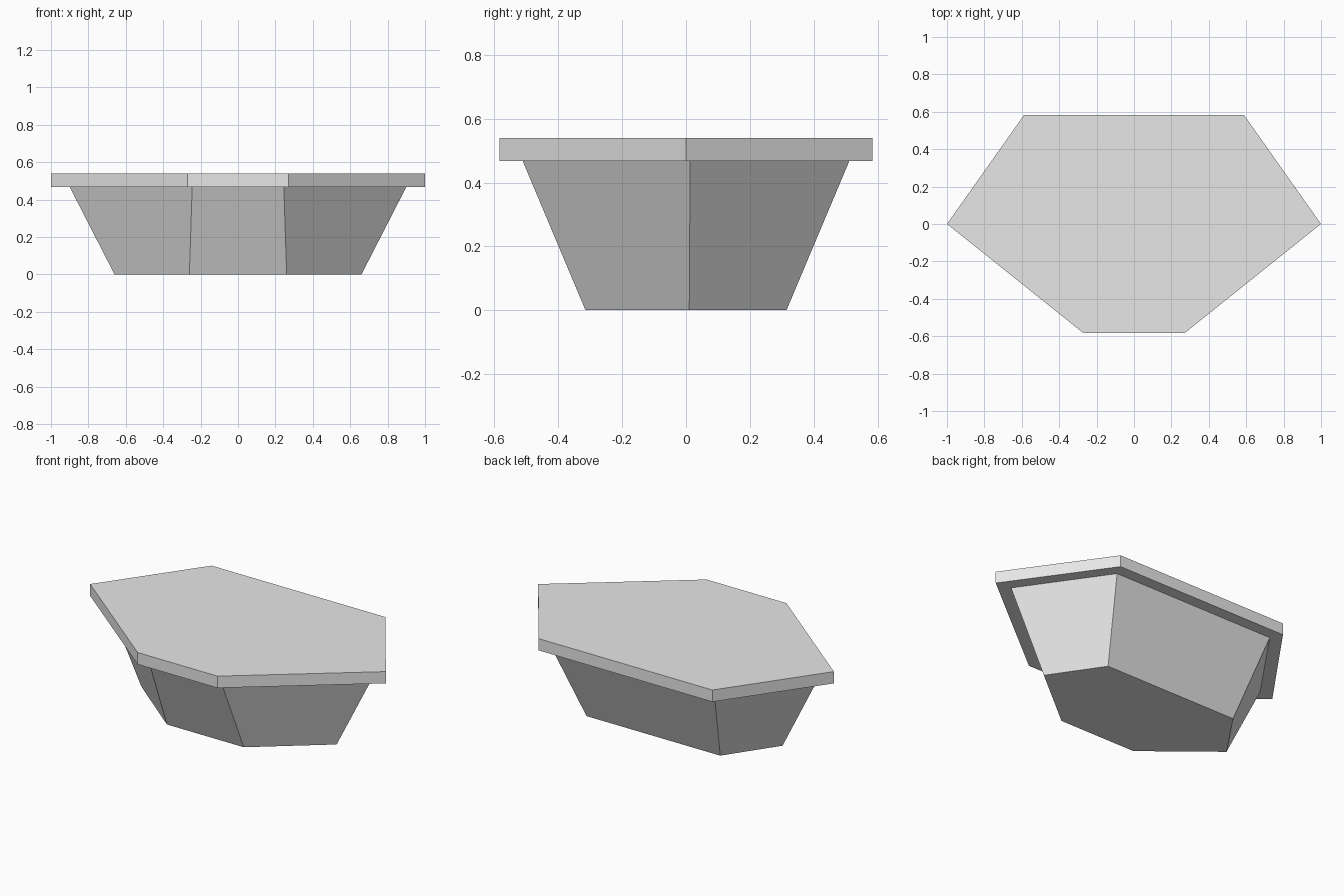
import bpy
import bmesh

cube = bpy.data.objects.get("Cube")
if cube:
    bpy.data.objects.remove(cube, do_unlink=True)

grey = bpy.data.materials.new("light_grey")
grey.use_nodes = True
colour = (0.8, 0.8, 0.8, 1)
grey.diffuse_color = colour
grey.node_tree.nodes["Principled BSDF"].inputs["Base Color"].default_value = colour


def hexagon(front, side, back):
    """Outline mirrored across x, from its three left-hand corners."""
    left = [front, side, back]
    return left + [(-x, y) for x, y in reversed(left)]


def loft(name, lower, z0, upper, z1):
    """Closed solid joining two outlines at different heights."""
    bm = bmesh.new()
    a = [bm.verts.new((x, y, z0)) for x, y in lower]
    b = [bm.verts.new((x, y, z1)) for x, y in upper]
    bm.faces.new(a[::-1])
    bm.faces.new(b)
    n = len(a)
    for i in range(n):
        j = (i + 1) % n
        bm.faces.new((a[i], a[j], b[j], b[i]))
    bmesh.ops.recalc_face_normals(bm, faces=bm.faces)
    mesh = bpy.data.meshes.new(name)
    bm.to_mesh(mesh)
    bm.free()
    mesh.materials.append(grey)
    obj = bpy.data.objects.new(name, mesh)
    bpy.context.collection.objects.link(obj)
    return obj


# Tapered body, narrowing to the ground
foot = hexagon((0.26, -0.315), (0.66, 0.01), (0.452, 0.315))
shoulder = hexagon((0.245, -0.512), (0.9, 0.013), (0.552, 0.512))
loft("tapered_base", foot, 0, shoulder, 0.468)

# Overhanging flat slab
rim = hexagon((0.27, -0.584), (1, 0), (0.587, 0.584))
loft("top_slab", rim, 0.468, rim, 0.54)
